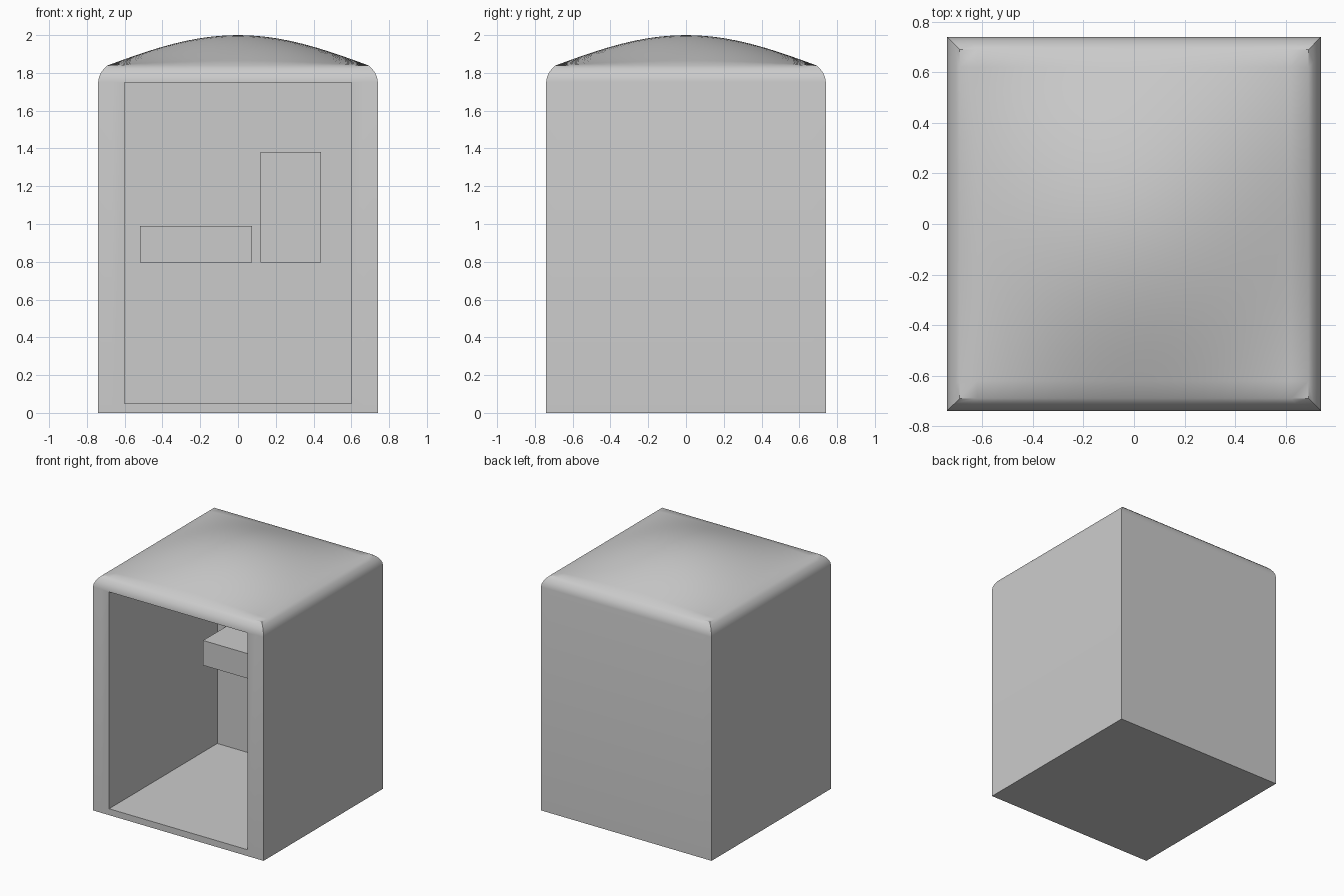
import bpy, bmesh, math

if "Cube" in bpy.data.objects:
    bpy.data.objects.remove(bpy.data.objects["Cube"])

HALF, ROOF = 0.74, 0.69


def box(name, lo, hi):
    """Axis-aligned box from two opposite corners."""
    bpy.ops.mesh.primitive_cube_add(size=1, location=[(a + b) / 2 for a, b in zip(lo, hi)])
    ob = bpy.context.object
    ob.name = name
    ob.scale = [b - a for a, b in zip(lo, hi)]
    bpy.ops.object.transform_apply(location=False, rotation=False, scale=True)
    return ob


# Booth shell: domed roof grid, rounded eave, straight walls
bm = bmesh.new()
bmesh.ops.create_grid(bm, x_segments=20, y_segments=20, size=ROOF)
for v in bm.verts:
    bulge = math.cos(math.pi / 2 * v.co.x / ROOF) * math.cos(math.pi / 2 * v.co.y / ROOF)
    v.co.z = 1.84 + 0.16 * bulge
edges = [e for e in bm.edges if e.is_boundary]
r0 = ROOF
for r, z in [(0.71, 1.822), (0.726, 1.80), (0.736, 1.777), (HALF, 1.753), (HALF, 0)]:
    geom = bmesh.ops.extrude_edge_only(bm, edges=edges)["geom"]
    for v in [g for g in geom if isinstance(g, bmesh.types.BMVert)]:
        v.co = (v.co.x * r / r0, v.co.y * r / r0, z)
    edges = [g for g in geom if isinstance(g, bmesh.types.BMEdge) and g.is_boundary]
    r0 = r
bmesh.ops.contextual_create(bm, geom=edges)
bmesh.ops.recalc_face_normals(bm, faces=bm.faces[:])
mesh = bpy.data.meshes.new("booth_shell")
bm.to_mesh(mesh)
bm.free()
shell = bpy.data.objects.new("booth_shell", mesh)
bpy.context.collection.objects.link(shell)

# Hollow interior, open at the front
cutter = box("interior_cutter", (-0.6, -1.0, 0.05), (0.6, 0.6, 1.75))
cutter.hide_render = True
bpy.ops.object.select_all(action='DESELECT')
bpy.context.view_layer.objects.active = shell
shell.select_set(True)
mod = shell.modifiers.new("hollow", 'BOOLEAN')
mod.operation = 'DIFFERENCE'
mod.solver = 'EXACT'
mod.object = cutter
bpy.ops.object.modifier_apply(modifier=mod.name)
bpy.data.objects.remove(cutter)
bpy.ops.object.shade_smooth_by_angle(angle=math.radians(38))

# Fittings on the back wall
box("shelf_box", (-0.52, 0.31, 0.795), (0.075, 0.6, 0.99))
box("wall_unit", (0.12, 0.31, 0.795), (0.44, 0.6, 1.38))
